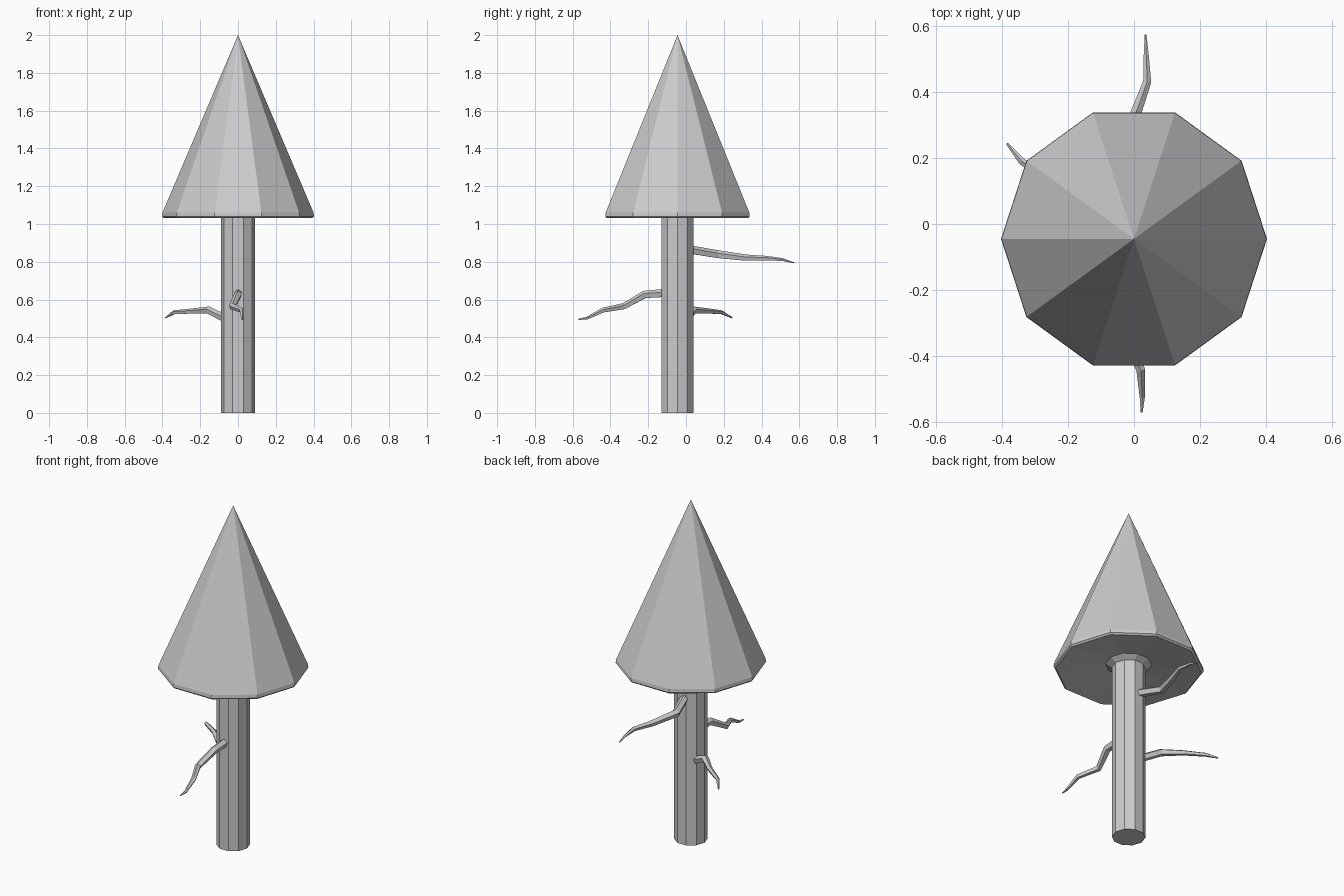
import bpy
import bmesh
from math import cos, sin, pi
from mathutils import Vector

if "Cube" in bpy.data.objects:
    bpy.data.objects.remove(bpy.data.objects["Cube"])

AXIS = Vector((0, -0.045, 0))


def skin(name, rings):
    """Join a list of equal-sized point rings into a closed flat-shaded mesh."""
    bm = bmesh.new()
    loops = [[bm.verts.new(p) for p in ring] for ring in rings]
    n = len(loops[0])
    for a, b in zip(loops, loops[1:]):
        for i in range(n):
            j = (i + 1) % n
            bm.faces.new((a[i], a[j], b[j], b[i]))
    bm.faces.new(loops[0][::-1])
    bm.faces.new(loops[-1])
    bmesh.ops.remove_doubles(bm, verts=bm.verts, dist=1e-5)
    bmesh.ops.recalc_face_normals(bm, faces=bm.faces)
    mesh = bpy.data.meshes.new(name)
    bm.to_mesh(mesh)
    bm.free()
    obj = bpy.data.objects.new(name, mesh)
    bpy.context.collection.objects.link(obj)
    return obj


def lathe(name, profile, sides=10):
    """Revolve (radius, height) pairs around the tree axis."""
    return skin(name, [[AXIS + Vector((r * cos(2 * pi * i / sides),
                                       r * sin(2 * pi * i / sides), z))
                        for i in range(sides)] for r, z in profile])


def branch(name, path, sides=5):
    """Tapering crooked tube; path entries are (x, y, z, radius)."""
    pts = [Vector(p[:3]) for p in path]
    rings = []
    for k, p in enumerate(pts):
        d = (pts[min(k + 1, len(pts) - 1)] - pts[max(k - 1, 0)]).normalized()
        side = d.cross(Vector((0, 0, 1))).normalized()
        up = side.cross(d)
        r = path[k][3]
        rings.append([p + r * (sin(2 * pi * i / sides) * side
                               + cos(2 * pi * i / sides) * up)
                      for i in range(sides)])
    return skin(name, rings)


# Trunk, flaring where it meets the canopy
lathe("trunk", [(0.09, 0), (0.09, 1.045), (0.127, 1.068)])

# Canopy cone with a bevelled rim and slightly hollow underside
lathe("canopy", [(0.12, 1.067), (0.392, 1.031), (0.402, 1.04), (0.4, 1.06),
                 (0.000001, 2.0)])

# Crooked branches
branch("front_branch", [(0, -0.08, 0.635, 0.024), (0, -0.22, 0.625, 0.022),
                        (-0.03, -0.33, 0.563, 0.018), (0.02, -0.44, 0.543, 0.014),
                        (0.025, -0.525, 0.5, 0.008), (0.023, -0.57, 0.495, 0.003)])
branch("back_branch", [(0, -0.01, 0.868, 0.024), (-0.055, 0.17, 0.838, 0.023),
                       (0, 0.32, 0.82, 0.018), (0.04, 0.43, 0.818, 0.013),
                       (0.037, 0.51, 0.811, 0.008), (0.035, 0.572, 0.794, 0.003)])
branch("left_branch", [(-0.05, -0.01, 0.49, 0.022), (-0.155, 0.04, 0.543, 0.021),
                       (-0.24, 0.12, 0.538, 0.015), (-0.34, 0.19, 0.532, 0.011),
                       (-0.383, 0.243, 0.504, 0.004)])
